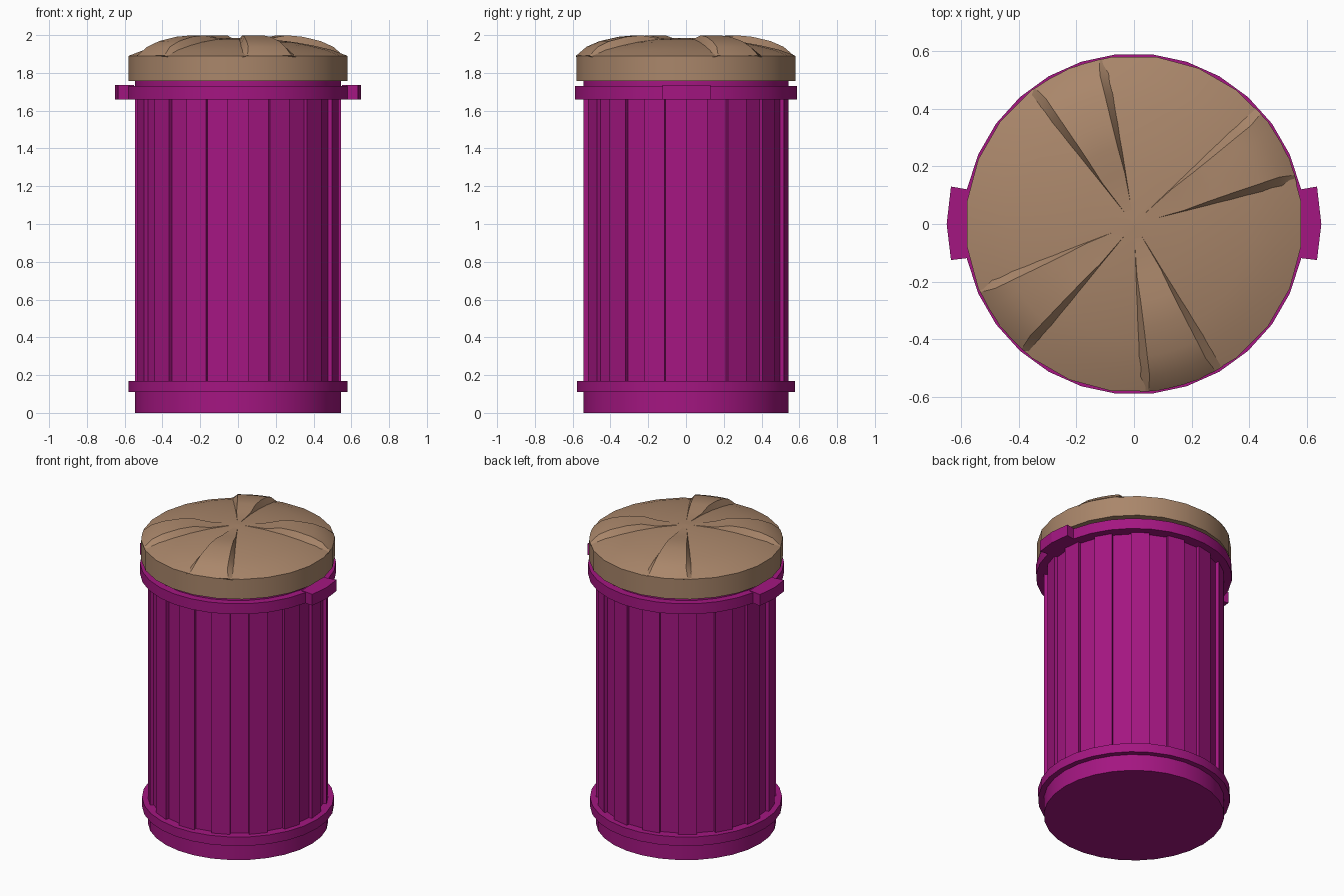
import bpy, bmesh
from math import sin, cos, radians, pi

if "Cube" in bpy.data.objects:
    bpy.data.objects.remove(bpy.data.objects["Cube"])


def material(name, color):
    m = bpy.data.materials.new(name)
    m.diffuse_color = color
    m.use_nodes = True
    m.node_tree.nodes["Principled BSDF"].inputs["Base Color"].default_value = m.diffuse_color
    return m


PURPLE = material("purple_paint", (0.37, 0.008, 0.22, 1))
TAN = material("tan_paint", (0.40, 0.24, 0.145, 1))


def finish(name, bm, mat, smooth=None):
    bmesh.ops.remove_doubles(bm, verts=bm.verts, dist=1e-5)
    bmesh.ops.recalc_face_normals(bm, faces=bm.faces)
    me = bpy.data.meshes.new(name)
    bm.to_mesh(me)
    bm.free()
    me.materials.append(mat)
    if smooth:
        me.shade_smooth()
        me.set_sharp_from_angle(angle=radians(smooth))
    ob = bpy.data.objects.new(name, me)
    bpy.context.collection.objects.link(ob)
    return ob


def lathe(name, profile, sides, phase, mat):
    """Revolve (radius, z) points, first and last rings are capped."""
    bm = bmesh.new()
    rings = []
    for r, z in profile:
        rings.append([bm.verts.new((r * cos(phase + 2 * pi * i / sides),
                                    r * sin(phase + 2 * pi * i / sides), z))
                      for i in range(sides)])
    for a, b in zip(rings, rings[1:]):
        for i in range(sides):
            j = (i + 1) % sides
            bm.faces.new((a[i], a[j], b[j], b[i]))
    bm.faces.new(rings[0])
    bm.faces.new(rings[-1])
    return finish(name, bm, mat, 30)


def prism(name, outline, z0, z1, mat):
    bm = bmesh.new()
    face = bm.faces.new([bm.verts.new((x, y, z0)) for x, y in outline])
    top = bmesh.ops.extrude_face_region(bm, geom=[face])["geom"]
    bmesh.ops.translate(bm, vec=(0, 0, z1 - z0),
                        verts=[v for v in top if isinstance(v, bmesh.types.BMVert)])
    return finish(name, bm, mat)


# Base, bands and neck
lathe("base", [(0.545, 0), (0.545, 0.12)], 30, 0, PURPLE)
lathe("lower_band", [(0.58, 0.11), (0.58, 0.17)], 30, 0, PURPLE)
lathe("upper_band", [(0.592, 1.66), (0.592, 1.73)], 30, 0, PURPLE)
lathe("neck", [(0.545, 1.72), (0.545, 1.78)], 30, 0, PURPLE)

# Fluted body: 30 facets, alternately recessed and raised
outline = []
for k in range(15):
    for deg, r in ((-84, 0.523), (-72, 0.523), (-72, 0.545), (-60, 0.545)):
        a = radians(24 * k + deg)
        outline.append((r * cos(a), r * sin(a)))
prism("fluted_body", outline, 0.15, 1.68, PURPLE)

# Side handles
for side, s in (("right", 1), ("left", -1)):
    pts = [(0.55, -0.115), (0.635, -0.125), (0.65, 0), (0.635, 0.13), (0.55, 0.115)]
    prism(side + "_handle", [(s * x, y) for x, y in pts], 1.66, 1.735, PURPLE)

# Lid with shallow dome
DOME = [(0.585, 1.89), (0.5, 1.922), (0.4, 1.945), (0.3, 1.963), (0.18, 1.977), (0.001, 1.985)]
lathe("lid", [(0.585, 1.757)] + DOME, 24, radians(7.5), TAN)


# Raised wedge panels on the lid: (radius, foot z, top z, wall width)
SECTION = [(0.05, 1.981, 1.984, 0.0), (0.18, 1.975, 1.984, 0.004), (0.27, 1.964, 1.999, 0.014),
           (0.36, 1.95, 1.991, 0.022), (0.46, 1.928, 1.968, 0.03), (0.53, 1.905, 1.938, 0.036),
           (0.583, 1.884, 1.892, 0.03)]


def lid_panel(name, a0, a1, steps=4):
    bm = bmesh.new()
    rows = []
    for r, foot, top, wall in SECTION:
        d = wall / r
        lo, hi = radians(a0), radians(a1)
        angles = [lo + d + (hi - lo - 2 * d) * i / steps for i in range(steps + 1)]
        row = [(lo, foot)] + [(a, top) for a in angles] + [(hi, foot)]
        rows.append([bm.verts.new((r * cos(a), r * sin(a), z)) for a, z in row])
    for p, q in zip(rows, rows[1:]):
        for i in range(len(p) - 1):
            bm.faces.new((p[i], p[i + 1], q[i + 1], q[i]))
    bm.faces.new(rows[-1])
    return finish(name, bm, TAN, 30)


for n, (a0, a1) in enumerate(((14, 44), (99, 129), (201, 231), (272, 302))):
    lid_panel("lid_panel_%d" % (n + 1), a0, a1)
